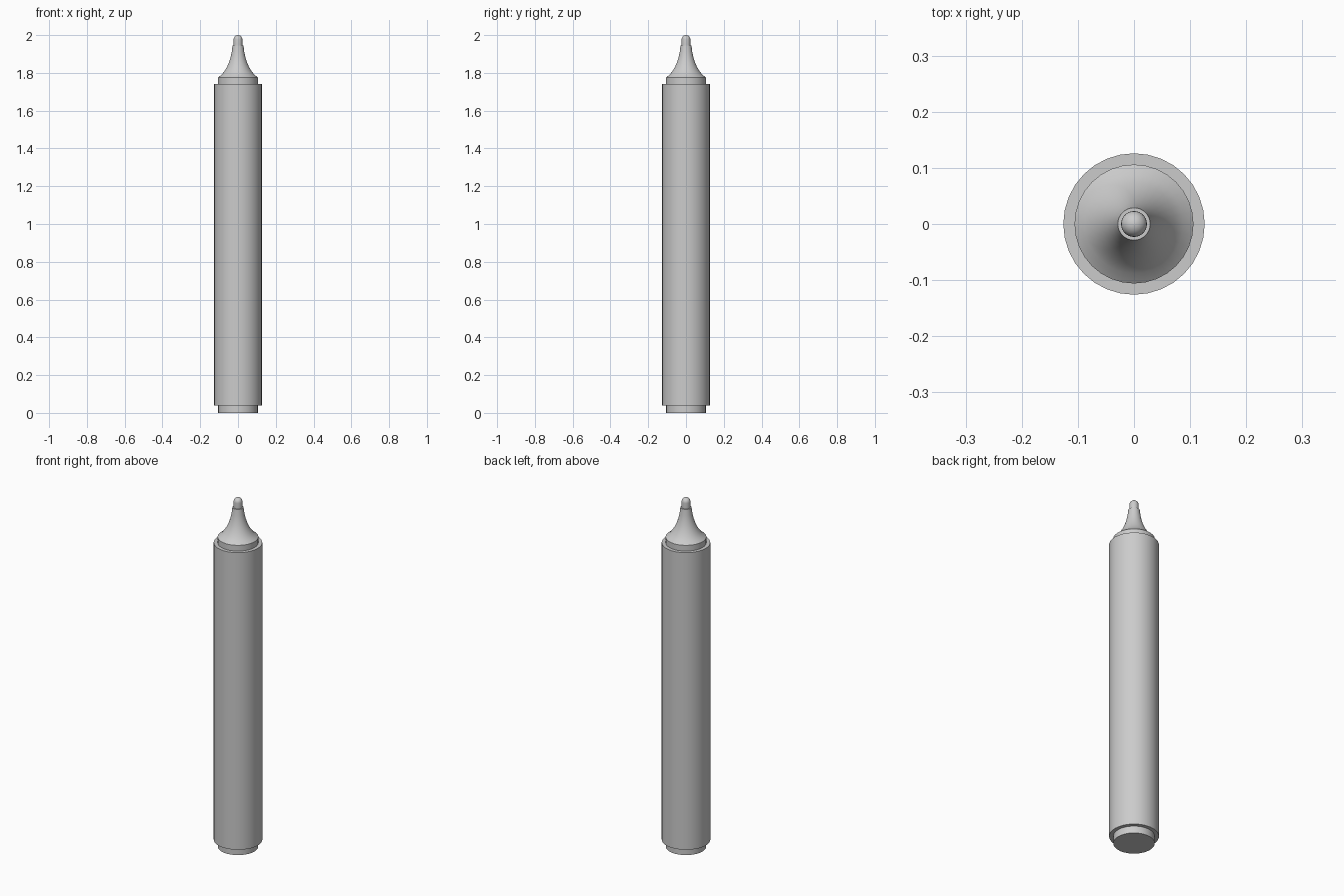
import bpy, bmesh, math

if "Cube" in bpy.data.objects:
    bpy.data.objects.remove(bpy.data.objects["Cube"])

SIDES = 32

def lathe(name, profile, angle=35):
    """Revolve (radius, z) points around z; both ends are capped."""
    bm = bmesh.new()
    rings = []
    for r, z in profile:
        rings.append([bm.verts.new((r * math.cos(2 * math.pi * i / SIDES),
                                    r * math.sin(2 * math.pi * i / SIDES), z))
                      for i in range(SIDES)])
    for a, b in zip(rings, rings[1:]):
        for i in range(SIDES):
            j = (i + 1) % SIDES
            bm.faces.new((a[i], a[j], b[j], b[i]))
    bm.faces.new(rings[0][::-1])
    bm.faces.new(rings[-1])
    mesh = bpy.data.meshes.new(name)
    bm.to_mesh(mesh)
    bm.free()
    ob = bpy.data.objects.new(name, mesh)
    bpy.context.collection.objects.link(ob)
    bpy.ops.object.select_all(action='DESELECT')
    ob.select_set(True)
    bpy.context.view_layer.objects.active = ob
    bpy.ops.object.shade_smooth_by_angle(angle=math.radians(angle))
    return ob

# One turned outline: end plug, barrel, collar, flared neck
lathe("marker_body", [
    (0.105, 0), (0.105, 0.04),
    (0.126, 0.04), (0.126, 1.742),
    (0.106, 1.742), (0.106, 1.775),
    (0.088, 1.789), (0.073, 1.807), (0.059, 1.83), (0.048, 1.855),
    (0.039, 1.883), (0.033, 1.912), (0.029, 1.945)])

# Rounded writing tip
R = 0.023
dome = [(R * math.cos(t), 2 - R + R * math.sin(t))
        for t in (math.radians(88 * k / 6) for k in range(7))]
lathe("writing_tip", [(R, 1.944)] + dome, 45)
